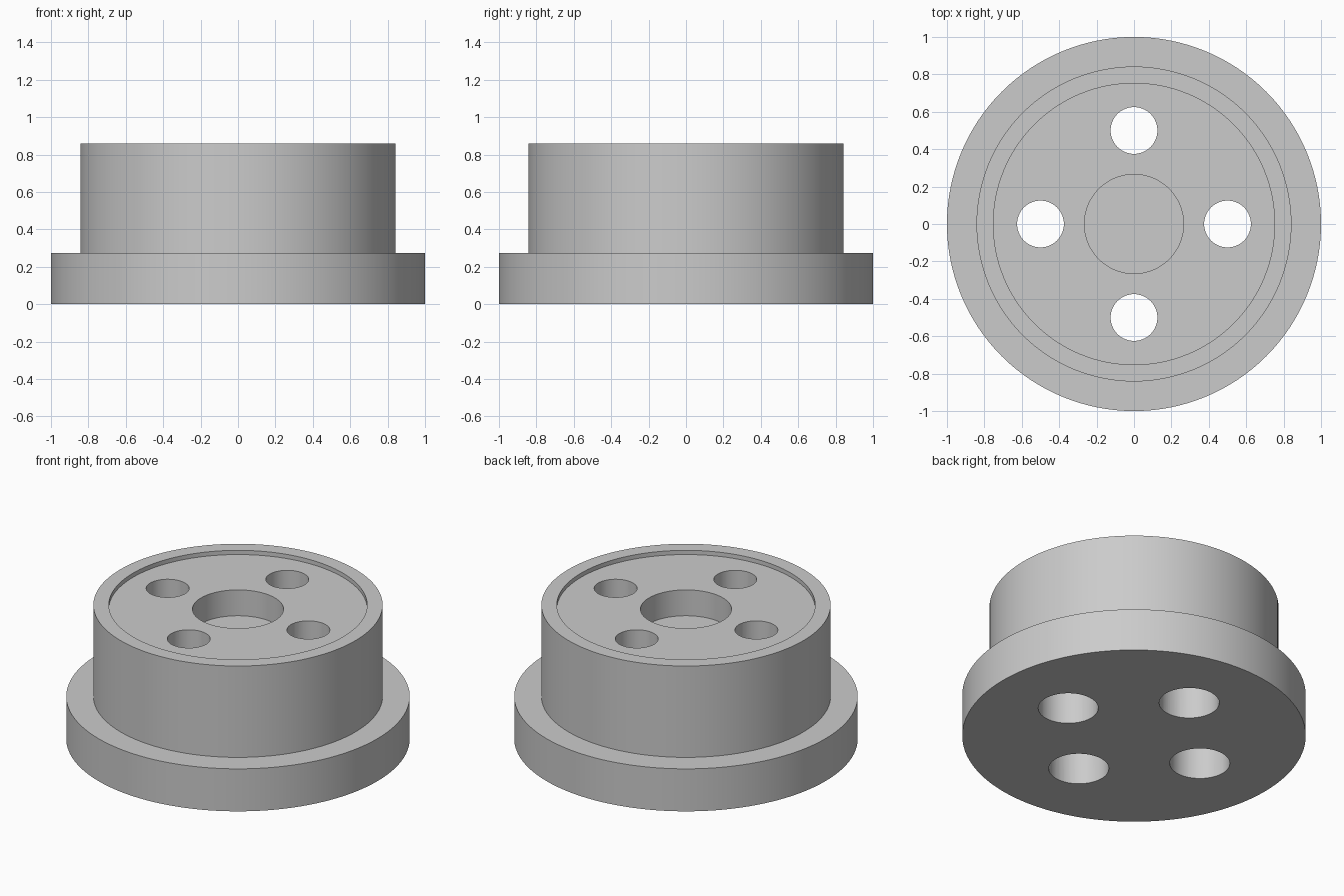
import bpy, bmesh, math
from mathutils import Vector

cube = bpy.data.objects.get("Cube")
if cube:
    bpy.data.objects.remove(cube, do_unlink=True)

grey = bpy.data.materials.new("plain grey")
grey.use_nodes = True
colour = (0.6, 0.6, 0.6, 1)
grey.diffuse_color = colour
grey.node_tree.nodes["Principled BSDF"].inputs["Base Color"].default_value = colour


def lathe(name, profile, x=0, y=0, segments=96):
    """Revolve (radius, height) points, starting and ending on the axis."""
    bm = bmesh.new()
    verts = [bm.verts.new((r, 0, z)) for r, z in profile]
    edges = [bm.edges.new(pair) for pair in zip(verts, verts[1:])]
    bmesh.ops.spin(bm, geom=verts + edges, cent=(0, 0, 0), axis=(0, 0, 1),
                   angle=math.tau, steps=segments, use_merge=True)
    bmesh.ops.remove_doubles(bm, verts=bm.verts, dist=1e-5)
    bmesh.ops.recalc_face_normals(bm, faces=bm.faces)
    bmesh.ops.translate(bm, verts=bm.verts, vec=Vector((x, y, 0)))
    mesh = bpy.data.meshes.new(name)
    bm.to_mesh(mesh)
    bm.free()
    mesh.materials.append(grey)
    obj = bpy.data.objects.new(name, mesh)
    bpy.context.collection.objects.link(obj)
    return obj


# Flanged hub with a shallow rimmed top and a blind centre pocket
flange_top, hub_top, recess, pocket = 0.273, 0.86, 0.833, 0.667
hub = lathe("flanged_hub", [
    (0, 0), (1, 0), (1, flange_top), (0.842, flange_top), (0.842, hub_top),
    (0.752, hub_top), (0.752, recess), (0.265, recess), (0.265, pocket), (0, pocket)],
    segments=128)

# Four stepped bolt holes, wider from below
for i in range(4):
    a = i * math.pi / 2
    cutter = lathe("bolt_hole_cutter", [
        (0, -0.1), (0.175, -0.1), (0.175, 0.45), (0.125, 0.45), (0.125, 1), (0, 1)],
        0.5 * math.cos(a), 0.5 * math.sin(a), 64)
    cutter.hide_render = True
    cutter.hide_viewport = False
    mod = hub.modifiers.new("bolt_hole", 'BOOLEAN')
    mod.operation = 'DIFFERENCE'
    mod.solver = 'EXACT'
    mod.object = cutter
    bpy.context.view_layer.objects.active = hub
    bpy.ops.object.modifier_apply(modifier=mod.name)
    bpy.data.objects.remove(cutter, do_unlink=True)

# Smooth walls with crisp rims
bpy.ops.object.select_all(action='DESELECT')
hub.select_set(True)
bpy.context.view_layer.objects.active = hub
bpy.ops.object.shade_smooth_by_angle(angle=math.radians(30))
